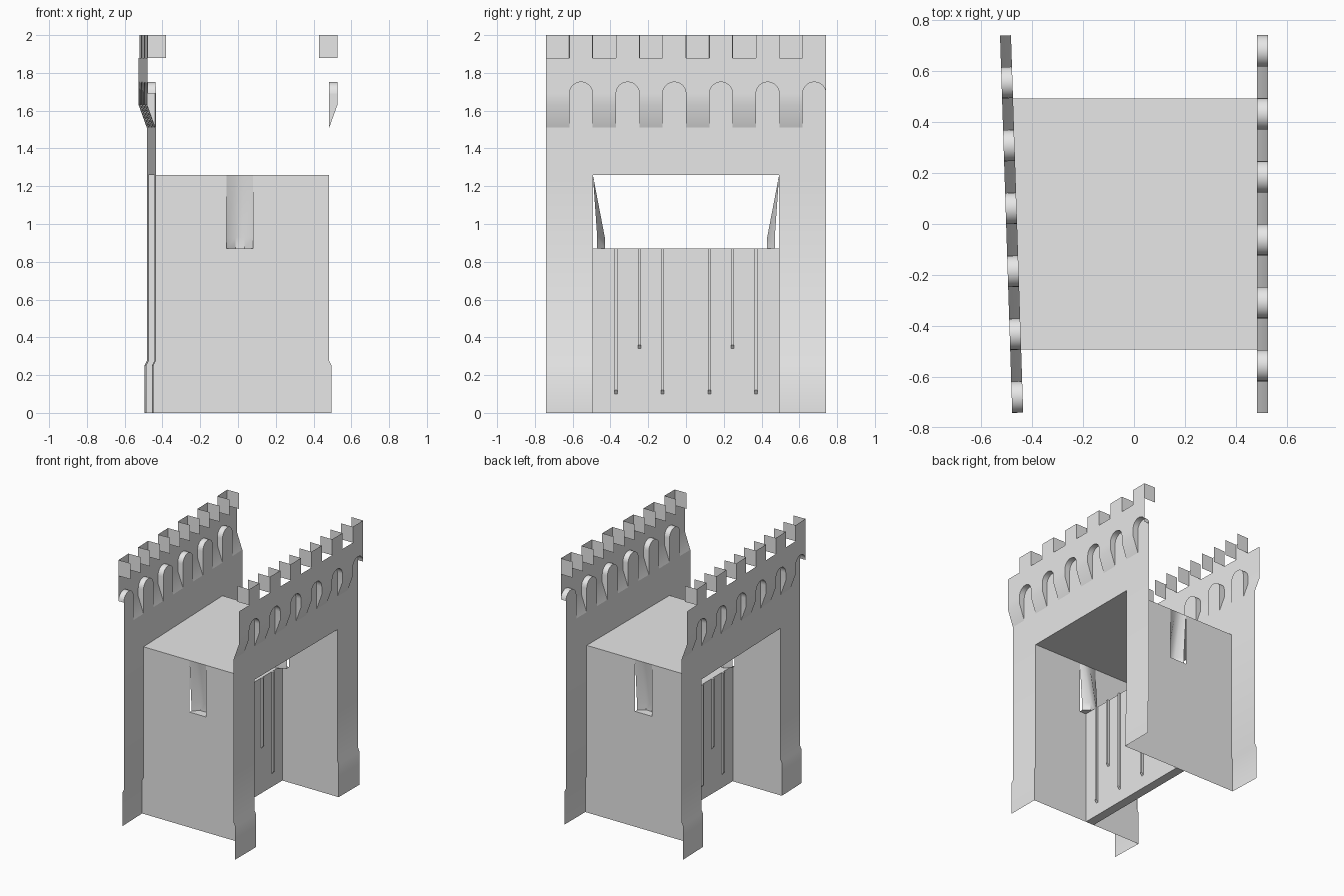
import bpy, bmesh, math
from mathutils import Matrix, Vector

if "Cube" in bpy.data.objects:
    bpy.data.objects.remove(bpy.data.objects["Cube"])

stone = bpy.data.materials.new("stone_grey")
stone.use_nodes = True
stone.diffuse_color = (0.8, 0.8, 0.8, 1)
stone.node_tree.nodes["Principled BSDF"].inputs["Base Color"].default_value = (0.8, 0.8, 0.8, 1)

HALF, JAMB = 0.741, 0.493             # half width of the facade and of the passage
WALL, OUT, FOOT = 0.483, 0.526, 0.495  # wall plane, parapet plane, plinth plane
ROOF, GATE = 1.26, 0.87
CORBEL, SHELF, SPRING, SILL, TOP = 1.51, 1.63, 1.69, 1.88, 2.0
STEP = HALF / 6
TURN = math.atan2(0.048, 2 * HALF)


def make(name, faces, matrix=None, smooth=False):
    """Object from a list of polygons, welded along shared edges."""
    bm = bmesh.new()
    for pts in faces:
        bm.faces.new([bm.verts.new(p) for p in pts])
    bmesh.ops.remove_doubles(bm, verts=bm.verts, dist=0.0005)
    if matrix:
        bmesh.ops.transform(bm, matrix=matrix, verts=bm.verts)
    mesh = bpy.data.meshes.new(name)
    bm.to_mesh(mesh)
    bm.free()
    mesh.materials.append(stone)
    ob = bpy.data.objects.new(name, mesh)
    bpy.context.collection.objects.link(ob)
    if smooth:
        bpy.ops.object.select_all(action='DESELECT')
        ob.select_set(True)
        bpy.context.view_layer.objects.active = ob
        bpy.ops.object.shade_smooth_by_angle(angle=math.radians(35))
    return ob


def strip(profile, y0, y1):
    """Sheet sweeping an (x, z) profile from y0 to y1."""
    return [[(a[0], y0, a[1]), (a[0], y1, a[1]), (b[0], y1, b[1]), (b[0], y0, b[1])]
            for a, b in zip(profile, profile[1:])]


def facade_faces():
    faces = []
    # legs with plinth, and the band over the passage
    leg = [(FOOT, 0), (FOOT, 0.25), (WALL, 0.275), (WALL, ROOF)]
    faces += strip(leg, -HALF, -JAMB) + strip(leg, JAMB, HALF)
    faces += strip([(WALL, ROOF), (WALL, CORBEL)], -HALF, HALF)
    for i in range(12):
        y0, y1 = -HALF + i * STEP, -HALF + (i + 1) * STEP
        if i % 2 == 0:
            # corbel under a gap in the parapet
            faces += strip([(WALL, CORBEL), (OUT, SHELF), (OUT, SPRING), (OUT, SILL)], y0, y1)
            continue
        # arched niche
        r, mid, n = STEP / 2, (y0 + y1) / 2, 12
        arc = [(mid - r * math.cos(math.pi * k / n), SPRING + r * math.sin(math.pi * k / n))
               for k in range(n + 1)]
        faces.append([(WALL, y0, CORBEL), (WALL, y1, CORBEL)] + [(WALL, y, z) for y, z in arc[::-1]])
        faces.append([(OUT, y, z) for y, z in arc] + [(OUT, y1, SILL), (OUT, y0, SILL)])
        for (ya, za), (yb, zb) in zip(arc, arc[1:]):
            faces.append([(WALL, ya, za), (WALL, yb, zb), (OUT, yb, zb), (OUT, ya, za)])
        for y in (y0, y1):
            if y < HALF - 0.01:
                faces.append([(WALL, y, CORBEL), (OUT, y, SHELF), (OUT, y, SPRING), (WALL, y, SPRING)])
        # merlon with two return flaps
        faces += strip([(OUT, SILL), (OUT, TOP)], y0, y1)
        for y in (y0, y1):
            faces.append([(OUT - 0.098, y, SILL), (OUT, y, SILL), (OUT, y, TOP), (OUT - 0.098, y, TOP)])
    return faces


# two facades, the second turned round and slightly askew
make("right_facade", facade_faces(), smooth=True)
pivot = Vector((-WALL, HALF, 0))
askew = (Matrix.Translation(pivot) @ Matrix.Rotation(TURN, 4, 'Z')
         @ Matrix.Translation(-pivot) @ Matrix.Rotation(math.pi, 4, 'Z'))
make("left_facade", facade_faces(), askew, smooth=True)


def left_x(y):
    return -WALL + (HALF - y) * math.tan(TURN)


# side walls with a notch for the window, and the splayed window niche
W0, W1 = -0.06, 0.08
for name, s in (("front", -1), ("back", 1)):
    y = s * JAMB
    lx, lip = left_x(y), FOOT - WALL
    outline = [(lx - lip, 0), (FOOT, 0), (FOOT, 0.25), (WALL, 0.275), (WALL, ROOF),
               (W1, ROOF), (W1, GATE), (W0, GATE), (W0, ROOF),
               (lx, ROOF), (lx, 0.275), (lx - lip, 0.25)]
    make(name + "_side_wall", [[(x, y, z) for x, z in outline][::-s]])

    plan = [(W0, 0.47), (-0.012, 0.43), (0.034, 0.43), (W1, 0.47)]
    niche = []
    for (xa, ya), (xb, yb) in zip(plan, plan[1:]):
        niche.append([(xa, s * ya, GATE), (xb, s * yb, GATE), (xb, s * yb, 0.93), (xa, s * ya, 0.93)])
        niche.append([(xa, s * ya, 0.93), (xb, s * yb, 0.93), (xb, y, ROOF), (xa, y, ROOF)])
    niche.append([(x, s * q, GATE) for x, q in plan] + [(W1, y, GATE), (W0, y, GATE)])
    make(name + "_window_niche", [f[::-s] for f in niche], smooth=True)

# flat roof
make("roof", [[(left_x(-JAMB), -JAMB, ROOF), (WALL, -JAMB, ROOF),
               (WALL, JAMB, ROOF), (left_x(JAMB), JAMB, ROOF)]])


def prism(profile, y0, y1):
    """Closed solid from an (x, z) profile."""
    return strip(profile + profile[:1], y0, y1) + [[(x, y0, z) for x, z in profile],
                                                   [(x, y1, z) for x, z in profile[::-1]]]


# inner gate panel with hanging ribs on both sides
GX0, GX1 = -0.045, 0.025
make("gate_panel", prism([(GX0, 0), (GX1, 0), (GX1, GATE), (GX0, GATE)], -JAMB, JAMB))
for name, x, s in (("left", GX0, -1), ("right", GX1, 1)):
    ribs = []
    for k in range(-3, 4):
        if k == 0:
            continue
        low = 0.34 if abs(k) == 2 else 0.10
        rib = [(x, low), (x + s * 0.015, low + 0.02), (x + s * 0.015, GATE), (x, GATE)][::s]
        ribs += prism(rib, k * STEP - 0.008, k * STEP + 0.008)
    make(name + "_gate_ribs", ribs)
